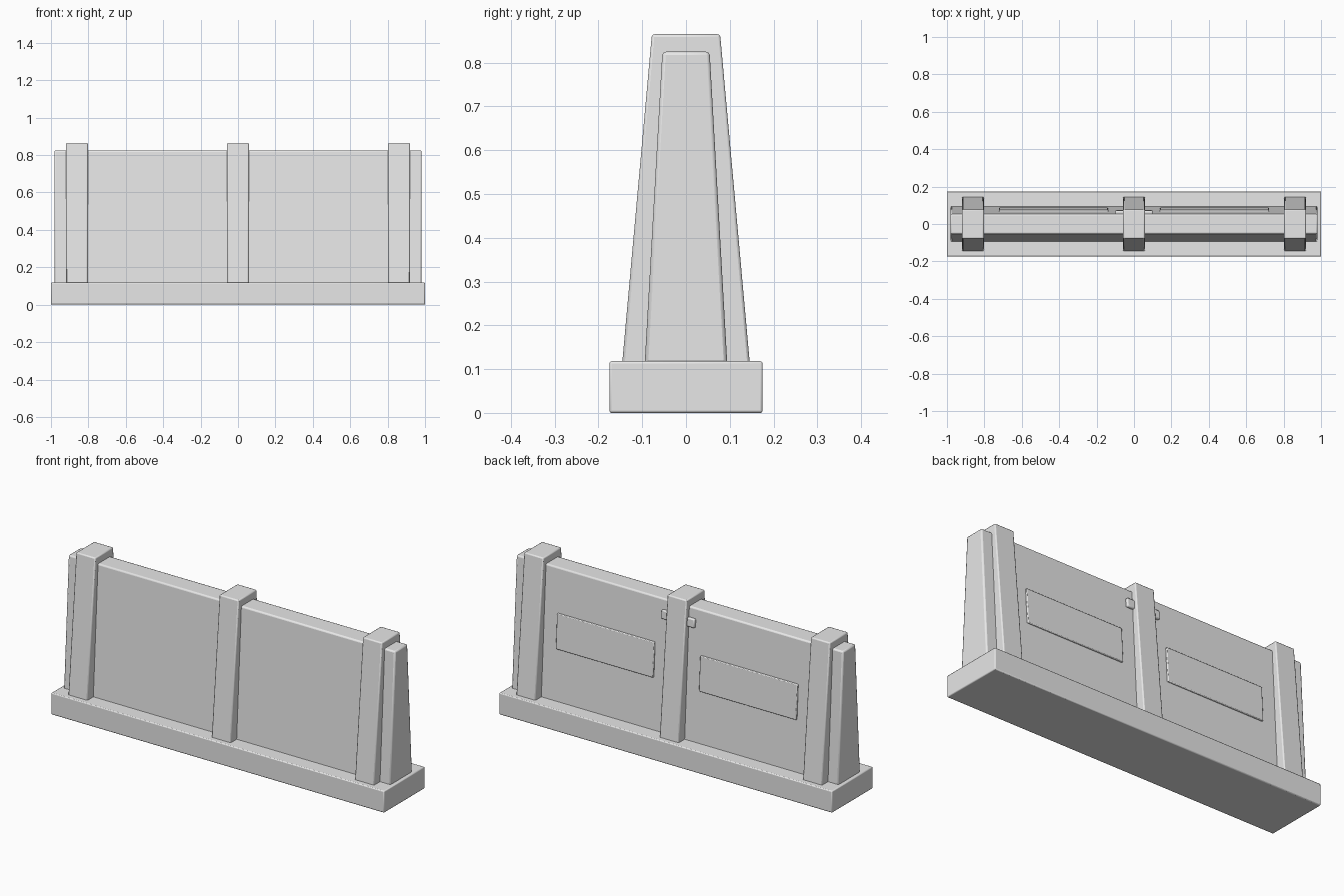
import bpy, bmesh, math
from mathutils import Matrix

if "Cube" in bpy.data.objects:
    bpy.data.objects.remove(bpy.data.objects["Cube"])

grey = bpy.data.materials.new("concrete_grey")
grey.diffuse_color = (0.8, 0.8, 0.8, 1)
grey.use_nodes = True
grey.node_tree.nodes["Principled BSDF"].inputs["Base Color"].default_value = grey.diffuse_color


def tapered_block(name, cx, half_x, z0, z1, y0, y1, bevel=0.006):
    """Block whose half depth runs from y0 at the bottom to y1 at the top."""
    bm = bmesh.new()
    bmesh.ops.create_cube(bm, size=2)
    for v in bm.verts:
        top = v.co.z > 0
        v.co = (cx + v.co.x * half_x, v.co.y * (y1 if top else y0), z1 if top else z0)
    return finish(name, bm, bevel)


def finish(name, bm, bevel):
    mesh = bpy.data.meshes.new(name)
    bm.to_mesh(mesh)
    bm.free()
    mesh.materials.append(grey)
    ob = bpy.data.objects.new(name, mesh)
    bpy.context.collection.objects.link(ob)
    mod = ob.modifiers.new("rounded_edges", 'BEVEL')
    mod.width = bevel
    mod.segments = 2
    mod.limit_method = 'ANGLE'
    bpy.context.view_layer.objects.active = ob
    ob.select_set(True)
    bpy.ops.object.shade_smooth_by_angle(angle=math.radians(30))
    ob.select_set(False)
    return ob


# Foot slab and sloping wall
tapered_block("base", 0, 1.0, 0, 0.118, 0.175, 0.175, 0.005)
tapered_block("wall", 0, 0.982, 0.10, 0.825, 0.095, 0.054, 0.008)

# Upright ribs wrapping over the wall
for name, x in (("left_post", -0.861), ("middle_post", 0), ("right_post", 0.861)):
    tapered_block(name, x, 0.058, 0.10, 0.865, 0.147, 0.078)

# Parts lying on the sloping back of the wall
slope = math.atan2(0.041, 0.725)


def back_plate(name, x, z, size, bevel):
    y = 0.095 - (z - 0.10) * math.tan(slope)
    bm = bmesh.new()
    bmesh.ops.create_cube(bm, size=1)
    bm.transform(Matrix.Translation((x, y, z)) @ Matrix.Rotation(slope, 4, 'X')
                 @ Matrix.Diagonal((*size, 1)))
    finish(name, bm, bevel)


for side, label in ((-1, "left"), (1, "right")):
    back_plate(label + "_panel", side * 0.43, 0.49, (0.585, 0.018, 0.19), 0.004)
    back_plate(label + "_clip", side * 0.072, 0.745, (0.055, 0.028, 0.048), 0.006)
